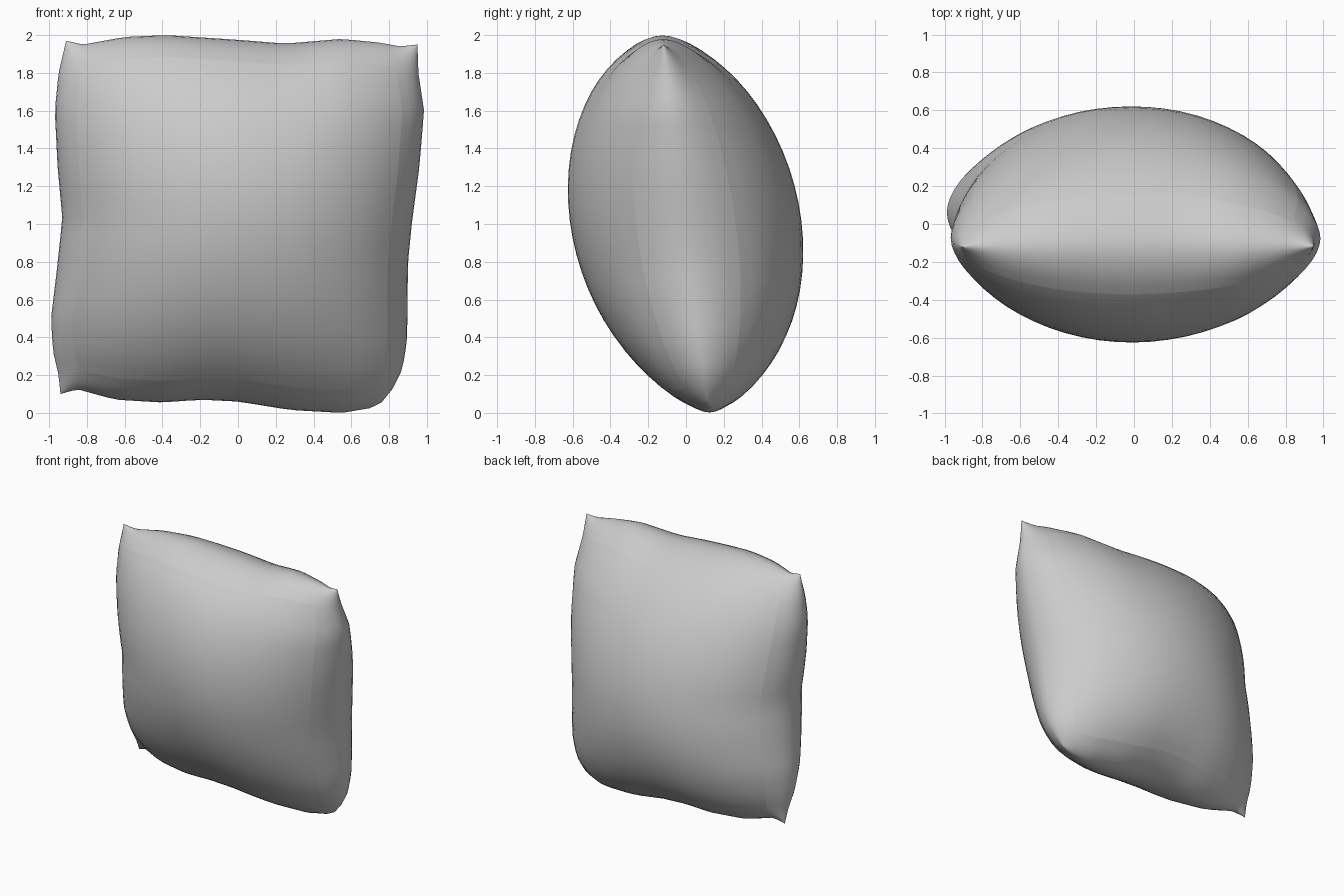
import bpy, bmesh
from math import sin, cos, pi

if "Cube" in bpy.data.objects:
    bpy.data.objects.remove(bpy.data.objects["Cube"])

# Seam outline seen from the front, as (x, z) points
LEFT = [(-.91, 1.97), (-.95, 1.8), (-.97, 1.6), (-.955, 1.3), (-.93, 1.03),
        (-.96, .75), (-.99, .5), (-.98, .33), (-.95, .2), (-.94, .1)][::-1]
RIGHT = [(.95, 1.95), (.955, 1.8), (.985, 1.6), (.96, 1.3), (.92, 1.0),
         (.90, .8), (.895, .38), (.87, .23), (.82, .13), (.76, .055)][::-1]
TOP = [(-.91, 1.97), (-.82, 1.95), (-.6, 1.99), (-.38, 2.0), (0, 1.975),
       (.25, 1.955), (.55, 1.98), (.75, 1.96), (.86, 1.94), (.95, 1.95)]
BOTTOM = [(-.94, .1), (-.85, .125), (-.65, .07), (-.4, .055), (-.2, .07),
          (0, .06), (.28, .015), (.55, 0), (.7, .025), (.76, .055)]
N = 32
RIM = (5, 27)      # grid lines where the faces meet the rounded rim
BULGE = .613


def along(pts, axis, s):
    """Point at fraction s of a curve that is monotonic in one axis."""
    a, b = pts[0][axis], pts[-1][axis]
    c = a + (b - a) * s
    for p, q in zip(pts, pts[1:]):
        if c <= q[axis] + 1e-9:
            break
    k = (c - p[axis]) / (q[axis] - p[axis])
    return [p[n] + (q[n] - p[n]) * k for n in (0, 1)]


def patch(s, t):
    """Blend the four seam curves into an (x, z) point."""
    l, r = along(LEFT, 1, t), along(RIGHT, 1, t)
    b, u = along(BOTTOM, 0, s), along(TOP, 0, s)
    return [(1 - s) * l[n] + s * r[n] + (1 - t) * b[n] + t * u[n]
            - (1 - s) * ((1 - t) * LEFT[0][n] + t * LEFT[-1][n])
            - s * ((1 - t) * RIGHT[0][n] + t * RIGHT[-1][n]) for n in (0, 1)]


# Front and back cushions share the seam vertices
bm = bmesh.new()
ang = [(2 * i / N - 1) * pi / 2 for i in range(N + 1)]
grids = {-1: {}, 1: {}}
for i, a in enumerate(ang):
    for j, b in enumerate(ang):
        x, z = patch((sin(a) + 1) / 2, (sin(b) + 1) / 2)
        seam = -.125 * (z - 1)
        edge = i in (0, N) or j in (0, N)
        h = 0 if edge else BULGE * (cos(a) * cos(b)) ** 1.12
        for side in (-1, 1):
            if edge and side == 1:
                grids[1][i, j] = grids[-1][i, j]
            else:
                grids[side][i, j] = bm.verts.new((x, seam + side * h, z))

for g in grids.values():
    for i in range(N):
        for j in range(N):
            bm.faces.new([g[i, j], g[i + 1, j], g[i + 1, j + 1], g[i, j + 1]])
    # Crease around the rim
    for k in range(*RIM):
        for r in RIM:
            for p, q in (((r, k), (r, k + 1)), ((k, r), (k + 1, r))):
                bm.edges.get((g[p], g[q])).smooth = False

bmesh.ops.recalc_face_normals(bm, faces=bm.faces)
for f in bm.faces:
    f.smooth = True
mesh = bpy.data.meshes.new("pillow")
bm.to_mesh(mesh)
bm.free()
bpy.context.collection.objects.link(bpy.data.objects.new("pillow", mesh))
